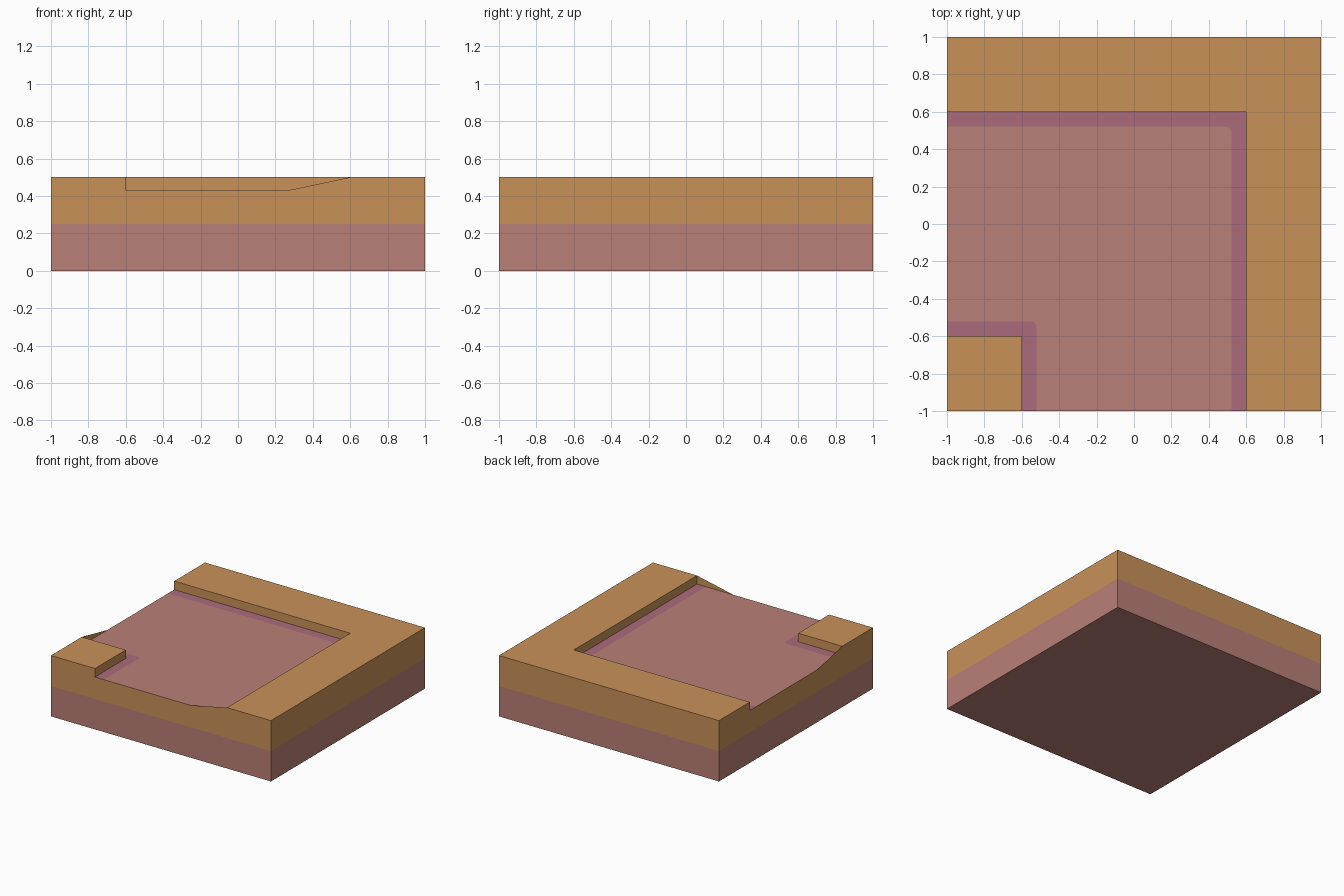
import bpy, bmesh, math
from mathutils import Vector

if "Cube" in bpy.data.objects:
    bpy.data.objects.remove(bpy.data.objects["Cube"])


def lin(c):
    c /= 255
    return c / 12.92 if c <= 0.04045 else ((c + 0.055) / 1.055) ** 2.4


def material(name, rgb):
    m = bpy.data.materials.new(name)
    m.diffuse_color = (*[lin(c) for c in rgb], 1)
    m.use_nodes = True
    m.node_tree.nodes["Principled BSDF"].inputs["Base Color"].default_value = m.diffuse_color
    return m


gold = material("golden_sand", (201, 145, 89))
pink = material("dusty_pink", (186, 128, 120))
purple = material("mauve", (172, 107, 124))

TOP, FLOOR, MID = 0.5, 0.43, 0.25   # heights
W, S, R = 0.6, 0.52, 0.03           # path half width, inside of border, corner radius
SLOPE = 0.27                        # where the rim starts rising on the open sides


def panels(name, mat, polys):
    """Object made of flat panels; each entry is (points, outward direction)."""
    bm = bmesh.new()
    for pts, out in polys:
        f = bm.faces.new([bm.verts.new(p) for p in pts])
        f.normal_update()
        if f.normal.dot(Vector(out)) < 0:
            f.normal_flip()
    bmesh.ops.remove_doubles(bm, verts=bm.verts, dist=1e-5)
    me = bpy.data.meshes.new(name)
    bm.to_mesh(me)
    bm.free()
    me.materials.append(mat)
    bpy.context.collection.objects.link(bpy.data.objects.new(name, me))


UP = (0, 0, 1)


def flat(pts, z):
    return ([(x, y, z) for x, y in pts], UP)


def side(axis, sign, profile):
    """Outer side panel from (along, height) points."""
    pts = [(sign, a, z) if axis == 0 else (a, sign, z) for a, z in profile]
    return (pts, (sign, 0, 0) if axis == 0 else (0, sign, 0))


def wall(a, b):
    """Short step between the path and the raised ground."""
    (x0, y0), (x1, y1) = a, b
    return ([(x0, y0, FLOOR), (x1, y1, FLOOR), (x1, y1, TOP), (x0, y0, TOP)],
            (y0 - y1, x1 - x0, 0))


def arc(c):
    """Rounded border corner around (c, c), from the +x side to the +y side."""
    return [(c + R * math.cos(t * math.pi / 8), c + R * math.sin(t * math.pi / 8))
            for t in range(5)]


# lower half: sides and underside
low = [(-1, 0), (1, 0), (1, MID), (-1, MID)]
panels("lower_base", pink,
       [side(ax, s, low) for ax in (0, 1) for s in (-1, 1)]
       + [([(-1, -1, 0), (1, -1, 0), (1, 1, 0), (-1, 1, 0)], (0, 0, -1))])

# upper half: two full sides, two notched where the path leaves the tile
full = [(-1, MID), (1, MID), (1, TOP), (-1, TOP)]
ends = [(-1, MID), (1, MID), (1, TOP), (W, TOP)]
front = ends + [(SLOPE, FLOOR), (-W, FLOOR), (-W, TOP), (-1, TOP)]
left = ends + [(W, FLOOR), (-SLOPE, FLOOR), (-W, TOP), (-1, TOP)]
panels("upper_sides", gold, [side(0, 1, full), side(1, 1, full),
                             side(1, -1, front), side(0, -1, left)])

# raised ground: L-shaped outer bank and small inner corner block
panels("outer_bank", gold, [
    flat([(1, -1), (1, 1), (-1, 1), (-1, W), (W, W), (W, -1)], TOP),
    wall((W, -1), (W, W)), wall((W, W), (-1, W))])
panels("inner_corner", gold, [
    flat([(-1, -1), (-W, -1), (-W, -W), (-1, -W)], TOP),
    wall((-1, -W), (-W, -W)), wall((-W, -W), (-W, -1))])

# sunken path and its darker borders
outer, inner = arc(S - R), arc(-S - R)
panels("path", pink, [
    flat([(-S, -1), (S, -1)] + outer + [(-1, S), (-1, -S)] + inner[::-1], FLOOR)])
panels("outer_border", purple, [
    flat([(S, -1), (W, -1), (W, W), (-1, W), (-1, S)] + outer[::-1], FLOOR)])
panels("inner_border", purple, [
    flat([(-W, -1), (-S, -1)] + inner + [(-1, -S), (-1, -W), (-W, -W)], FLOOR)])
